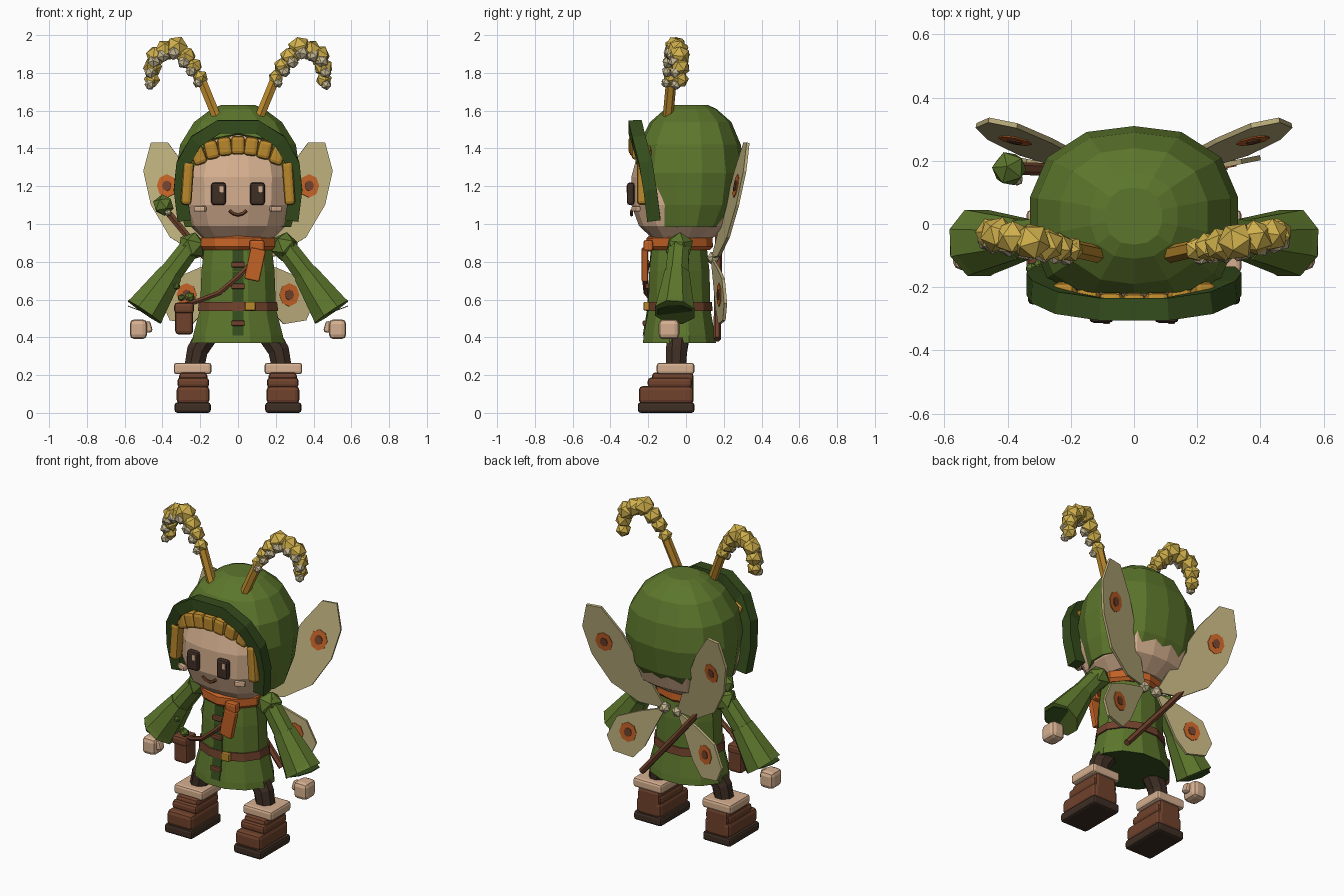
import bpy, bmesh, math, random
from mathutils import Vector, Matrix, Euler

random.seed(4)
cube = bpy.data.objects.get("Cube")
if cube:
    bpy.data.objects.remove(cube)


def material(name, r, g, b):
    lin = [((c / 255 + 0.055) / 1.055) ** 2.4 for c in (r, g, b)] + [1]
    m = bpy.data.materials.new(name)
    m.use_nodes = True
    m.diffuse_color = lin
    m.node_tree.nodes["Principled BSDF"].inputs["Base Color"].default_value = lin
    return m


GREEN = material("leaf green", 92, 118, 44)
DARK = material("dark green", 52, 76, 28)
SKIN = material("skin", 214, 176, 144)
WING = material("wing cream", 188, 174, 124)
ORANGE = material("orange", 196, 98, 38)
GOLD = material("hair gold", 186, 136, 44)
YELLOW = material("antenna yellow", 208, 176, 76)
PALE = material("pale straw", 196, 182, 146)
BROWN = material("leather brown", 112, 66, 44)
BARK = material("dark brown", 62, 46, 36)


def finish(name, bm, *mats):
    bmesh.ops.recalc_face_normals(bm, faces=bm.faces)
    mesh = bpy.data.meshes.new(name)
    bm.to_mesh(mesh)
    bm.free()
    for m in mats:
        mesh.materials.append(m)
    ob = bpy.data.objects.new(name, mesh)
    bpy.context.scene.collection.objects.link(ob)
    return ob


def skin_rings(bm, rings, caps=True):
    vs = [[bm.verts.new(p) for p in r] for r in rings]
    n = len(vs[0])
    for a, b in zip(vs, vs[1:]):
        for i in range(n):
            j = (i + 1) % n
            bm.faces.new((a[i], a[j], b[j], b[i]))
    if caps:
        bm.faces.new(vs[0])
        bm.faces.new(vs[-1])


def loft(rings, n, power=2, caps=True):
    # rings of (z, x radius, y radius, y centre)
    def ring(z, rx, ry, cy):
        out = []
        for i in range(n):
            a = (i + 0.5) * math.tau / n
            c, s = math.cos(a), math.sin(a)
            k = (abs(c) ** power + abs(s) ** power) ** (-1 / power)
            out.append((rx * c * k, cy + ry * s * k, z))
        return out
    bm = bmesh.new()
    skin_rings(bm, [ring(*r) for r in rings], caps)
    return bm


def tube(name, pts, radii, n, mat, ref=(0, 1, 0)):
    pts = [Vector(p) for p in pts]
    rings = []
    for i, p in enumerate(pts):
        t = (pts[min(i + 1, len(pts) - 1)] - pts[max(i - 1, 0)]).normalized()
        u = t.cross(Vector(ref)).normalized()
        v = t.cross(u)
        r = radii[i] if isinstance(radii, tuple) else radii
        angles = [(k + 0.5) * math.tau / n for k in range(n)]
        rings.append([p + r * (math.cos(a) * u + math.sin(a) * v) for a in angles])
    bm = bmesh.new()
    skin_rings(bm, rings)
    return finish(name, bm, mat)


def box(name, loc, size, mat, rot=(0, 0, 0), bevel=0.012):
    bm = bmesh.new()
    turn = Euler([math.radians(a) for a in rot]).to_matrix().to_4x4()
    bmesh.ops.create_cube(bm, size=1, matrix=Matrix.Translation(loc) @ turn @ Matrix.Diagonal((*size, 1)))
    ob = finish(name, bm, mat)
    mod = ob.modifiers.new("soft edges", "BEVEL")
    mod.width, mod.segments = bevel, 2
    return ob


def ball(name, loc, r, mat):
    bm = bmesh.new()
    turn = Euler([random.uniform(0, 3) for _ in range(3)]).to_matrix().to_4x4()
    bmesh.ops.create_icosphere(bm, subdivisions=1, radius=r, matrix=Matrix.Translation(loc) @ turn)
    return finish(name, bm, mat)


def plate(name, pts, depth, mat, thick):
    # flat outline in x and z, placed in y by a depth rule
    bm = bmesh.new()
    bm.faces.new([bm.verts.new((x, depth(x, z), z)) for x, z in pts])
    ob = finish(name, bm, mat)
    mod = ob.modifiers.new("thickness", "SOLIDIFY")
    mod.thickness, mod.offset = thick, 0
    return ob


# Head and hood
finish("head", loft([(.925, .19, .16, -.02), (.99, .255, .24, -.01), (1.1, .29, .28, -.01), (1.25, .297, .285, -.005),
                     (1.4, .26, .25, 0), (1.5, .17, .16, .01)], 16, 2.8), SKIN)
hood = loft([(.985, .285, .2, .01), (1.1, .315, .26, .02), (1.27, .333, .29, .02), (1.42, .31, .27, .02),
             (1.54, .235, .215, .025), (1.61, .14, .135, .025), (1.63, .09, .09, .025)], 14, 2.4, False)
top = [e for e in hood.edges if e.is_boundary and e.verts[0].co.z > 1.6]
bmesh.ops.contextual_create(hood, geom=top)
bmesh.ops.bisect_plane(hood, geom=hood.verts[:] + hood.edges[:] + hood.faces[:], plane_co=(0, -.19, 1.27),
                       plane_no=(0, .55, .08), clear_inner=True)
hood_ob = finish("hood", hood, GREEN, DARK)
shell = hood_ob.modifiers.new("cloth", "SOLIDIFY")
shell.thickness, shell.offset, shell.material_offset = 0.015, -1, 1
half = [(.285, -.17, 1.02), (.305, -.19, 1.18), (.29, -.215, 1.32), (.22, -.25, 1.44), (.1, -.27, 1.515)]
tube("hood_rim", half + [(-x, y, z) for x, y, z in reversed(half)], .05, 4, DARK)

# Hair fringe and side locks
for i in range(-3, 4):
    box("fringe_lock", (i * .07, -.262 + .004 * i * i, 1.417 - .006 * i * i), (.075, .085, .1), GOLD, (0, i * 7, 0), .02)
for s in (-1, 1):
    box("side_lock", (s * .268, -.225, 1.215), (.058, .07, .23), GOLD, (0, -s * 4, 0), .02)

# Face
for s in (-1, 1):
    box("eye", (s * .103, -.293, 1.16), (.078, .04, .12), BARK, bevel=.015)
    box("eye_glint", (s * .103 + .016, -.313, 1.185), (.022, .006, .035), SKIN, bevel=.002)
    box("cheek", (s * .2, -.265, 1.08), (.065, .03, .03), SKIN, (0, 0, s * 22), .008)
tube("smile", [(x / 100, -.288, 1.048 + .00115 * x * x) for x in (-4.5, -2.5, 0, 2.5, 4.5)], .009, 5, BROWN)

# Antennae
chain = [(.2, 1.775, .042), (.235, 1.835, .048), (.275, 1.885, .055), (.325, 1.935, .062),
         (.385, 1.92, .058), (.432, 1.89, .058), (.452, 1.83, .052), (.455, 1.765, .045)]
for s in (-1, 1):
    tube("antenna_stem", [(s * .115, -.095, 1.57), (s * .16, -.085, 1.68), (s * .205, -.075, 1.79)], .028, 6, GOLD)
    for x, z, r in chain:
        y = -.08 + .2 * (x - .2)
        ball("antenna_bead", (s * x, y, z), r, YELLOW)
        ball("antenna_chip", (s * (x + .012), y - .025, z - .028), r * .65, PALE)

# Tunic, with a dark underside
tunic = loft([(.37, .25, .2, -.035), (.41, .246, .195, -.035), (.55, .208, .17, -.035), (.75, .2, .165, -.035),
              (.88, .185, .15, -.035), (.93, .12, .1, -.03)], 12)
tunic.normal_update()
for f in tunic.faces:
    f.material_index = int(len(f.verts) > 4 and f.calc_center_median().z < .4)
finish("tunic", tunic, GREEN, DARK)
finish("belt", loft([(.54, .22, .182, -.035), (.588, .214, .178, -.035)], 12), BROWN)
box("buckle", (.065, -.21, .565), (.055, .03, .046), GOLD, bevel=.006)
plate("placket_upper", [(-.03, .87), (.03, .87), (.03, .58), (-.03, .58)], lambda x, z: -.2 + .06 * (z - .58), DARK, .009)
plate("placket_lower", [(-.03, .55), (.03, .55), (.03, .41), (-.03, .41)], lambda x, z: -.201 + .17 * (z - .55), DARK, .009)
for y, z in ((-.2, .785), (-.205, .67), (-.217, .475)):
    box("toggle", (0, y, z), (.07, .024, .028), BROWN, bevel=.006)

# Scarf
finish("scarf", loft([(.862, .19, .16, -.035), (.88, .207, .178, -.035), (.925, .205, .175, -.035), (.945, .18, .15, -.035)], 10), ORANGE)
box("scarf_knot", (.1, -.2, .885), (.08, .05, .06), ORANGE)
box("scarf_tail", (.09, -.218, .785), (.082, .035, .17), ORANGE, (0, 12, 0), .008)

# Shoulder strap and pouch
tube("strap", [(.08, -.205, .8), (0, -.218, .72), (-.1, -.21, .635), (-.19, -.18, .6), (-.27, -.13, .575)], .015, 6, BROWN)
box("pouch", (-.285, -.12, .485), (.095, .1, .14), BROWN, bevel=.018)
box("pouch_flap", (-.285, -.125, .555), (.105, .11, .06), BROWN, bevel=.018)
for x, y, z, r in ((-.255, -.165, .615, .028), (-.325, -.14, .67, .02), (-.3, -.13, .61, .02)):
    ball("herb", (x, y, z), r, GREEN)

# Arms and legs
for s in (-1, 1):
    ball("shoulder", (s * .245, -.035, .88), .078, GREEN)
    tube("sleeve", [(s * .235, -.035, .9), (s * .37, -.05, .72)], (.058, .066), 8, GREEN)
    tube("sleeve_flare", [(s * .355, -.048, .74), (s * .48, -.058, .555), (s * .495, -.06, .533)], (.07, .108, .114), 8, GREEN)
    tube("sleeve_lining", [(s * .495, -.06, .535), (s * .4965, -.06, .531)], .1, 8, DARK)
    box("hand", (s * .527, -.09, .443), (.092, .11, .105), SKIN, bevel=.025)
    box("thumb", (s * .475, -.1, .455), (.035, .045, .06), SKIN, (0, s * 15, 0), .012)
    tube("leg", [(s * .16, -.04, .42), (s * .215, -.05, .33), (s * .24, -.055, .2)], (.065, .06, .055), 8, BARK)
    box("boot_cuff", (s * .24, -.055, .235), (.2, .2, .06), SKIN, bevel=.015)
    box("boot_shaft", (s * .237, -.07, .13), (.15, .22, .17), BROWN, bevel=.02)
    box("boot_band", (s * .237, -.085, .16), (.168, .235, .055), BROWN, bevel=.018)
    box("boot_toe", (s * .238, -.105, .095), (.174, .29, .095), BROWN, bevel=.022)
    box("sole", (s * .24, -.105, .028), (.192, .3, .056), BARK, bevel=.015)


# Wings with two-ring spots
def wing(name, outline, spot, depth):
    for s in (-1, 1):
        def side(x, z):
            return depth(abs(x), z)
        plate(name, [(s * x, z) for x, z in outline], side, WING, .016)
        for part, r, mat, thick in (("spot", .062, ORANGE, .024), ("spot_centre", .028, BROWN, .032)):
            ring = [(s * (spot[0] + .85 * r * math.cos(k * math.tau / 8)), spot[1] + r * math.sin(k * math.tau / 8)) for k in range(8)]
            plate(name + "_" + part, ring, side, mat, thick)


wing("upper_wing", [(.04, .82), (.13, 1.02), (.26, 1.28), (.37, 1.43), (.46, 1.43), (.5, 1.28), (.46, 1.1), (.36, .93), (.2, .83)],
     (.375, 1.2), lambda x, z: .13 + .2 * x + .17 * (z - .8))
wing("lower_wing", [(.04, .82), (.2, .77), (.34, .71), (.4, .58), (.36, .49), (.24, .47), (.17, .55), (.1, .7)],
     (.27, .625), lambda x, z: .13 + .2 * x)
for s in (-1, 1):
    ball("wing_root", (s * .045, .145, .82), .036, PALE)

# Staff carried across the back
tube("staff", [(.19, .165, .39), (-.08, .17, .71), (-.37, .175, 1.06)], .02, 6, BROWN)
ball("staff_bud", (-.395, .175, 1.1), .058, GREEN)
ball("staff_chip", (-.37, .14, 1.06), .02, PALE)
